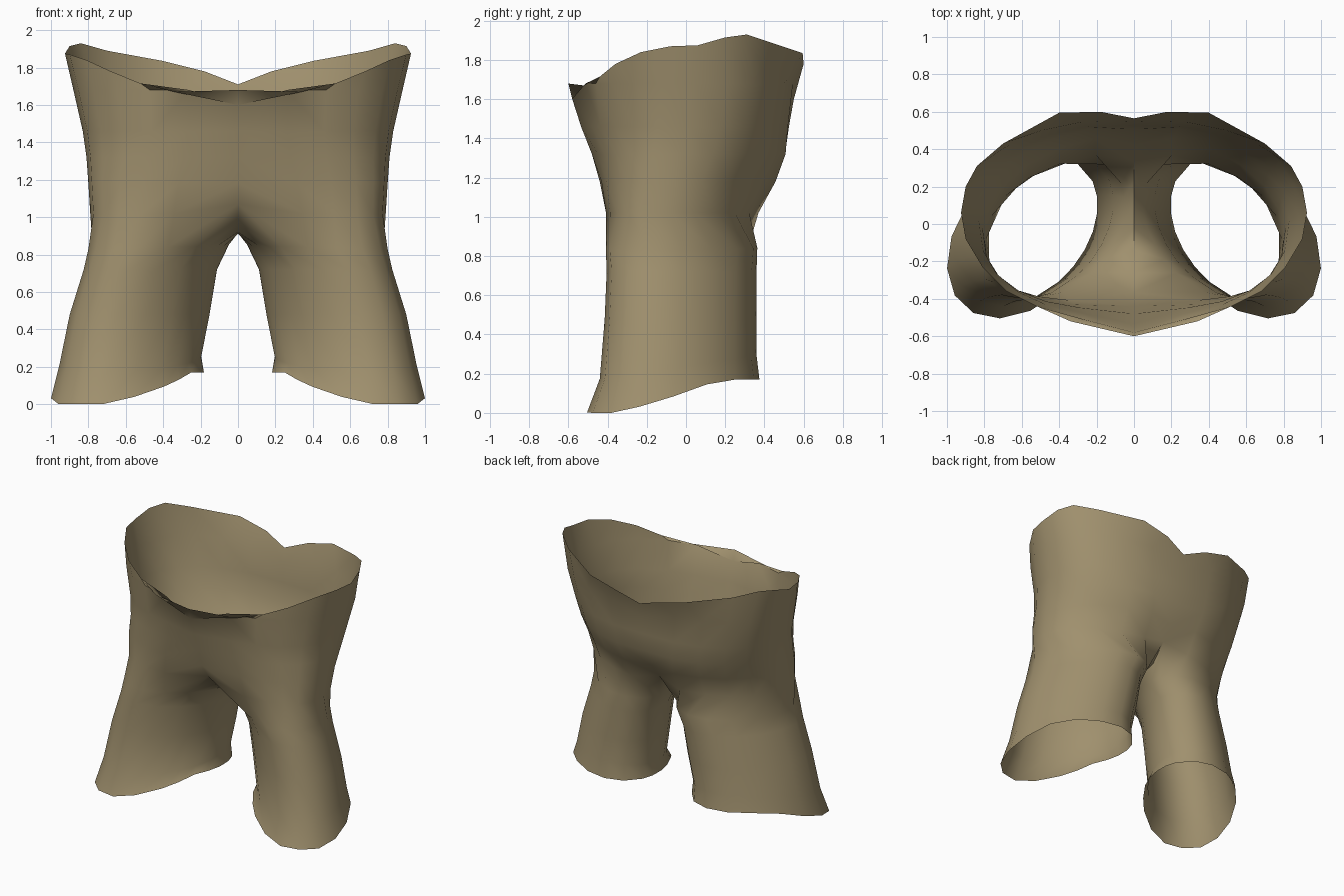
import bpy, bmesh, math

if "Cube" in bpy.data.objects:
    bpy.data.objects.remove(bpy.data.objects["Cube"])

N = 12          # outer segments of the half body, front centre to back centre
INNER = 5       # extra points across the inseam


def spow(v, p):
    return math.copysign(abs(v) ** p, v)


def lerp(a, b, t):
    return a + (b - a) * t


# Half ring of the hips, from front centre to back centre, widest at depth mid;
# pf and pb set how boxy the front and the back are
def hip_ring(z, width, front, mid, back, pf, pb, dip_front, dip_back, rise=0.0):
    pts = []
    for k in range(N + 1):
        a = math.pi * k / N
        c, s = math.cos(a), max(math.sin(a), 0)
        if c > 0:
            x, y = width * s ** pf, mid + (front - mid) * c ** pf
        else:
            x, y = width * s ** pb, mid + (back - mid) * (-c) ** pb
        dz = 0
        if k == 0:
            x, y, dz = 0, y + dip_front, rise
        if k == N:
            x, y, dz = 0, y - dip_back, rise
        pts.append((x, y, z + dz))
    return pts


# Closed skewed oval of one leg, ordered to continue the hip ring
def leg_ring(x0, x1, front, back, skew, height, spread=48):
    start, end = -spread, 180 + spread
    angles = [lerp(start, end, k / N) for k in range(N + 1)]
    angles += [lerp(end, 360 + start, (i + 1) / (INNER + 1)) for i in range(INNER)]
    half = math.sqrt(((x1 - x0) / 2) ** 2 - skew ** 2)
    pts = []
    for deg in angles:
        a = math.radians(deg)
        x = (x0 + x1) / 2 + half * math.sin(a) + skew * math.cos(a)
        y = (front + back) / 2 - (back - front) / 2 * math.cos(a)
        pts.append((x, y, height(x, y)))
    return pts


# Slanted hem: low at the front outside, high at the back and inseam
def hem_height(x, y):
    z = 0.07 + 0.28 * (y + 0.1) - 0.16 * (x - 1)
    return min(max(z, 0.0), 0.17)


# Waist line
waist = [(0, -.60, 1.68), (.34, -.52, 1.67), (.52, -.44, 1.715), (.68, -.36, 1.78),
         (.81, -.23, 1.84), (.90, -.08, 1.87), (.925, .06, 1.875), (.90, .20, 1.915),
         (.84, .31, 1.93), (.70, .43, 1.89), (.40, .595, 1.835), (.18, .60, 1.78),
         (0, .565, 1.71)]

hips = [waist,
        hip_ring(1.68, .88, -.53, .05, .56, .90, .85, -.05, .01, -.08),
        hip_ring(1.46, .83, -.495, .02, .535, .85, .87, -.04, .01),
        hip_ring(1.32, .81, -.46, -.02, .525, .78, .92, -.02, .02),
        hip_ring(1.18, .80, -.44, -.06, .475, .68, 1.0, 0, .05),
        hip_ring(1.02, .79, -.415, -.08, .385, .62, 1.0, .05, .05, .05)]

legs = [leg_ring(.05, .80, -.41, .365, .13, lambda x, y: .84 - .02 * (x - .4), 52),
        leg_ring(.11, .825, -.405, .36, .13, lambda x, y: .72),
        leg_ring(.15, .90, -.415, .36, .13, lambda x, y: .48),
        leg_ring(.195, .955, -.44, .36, .135, lambda x, y: .24 + .15 * y),
        leg_ring(.18, 1.0, -.505, .375, .14, hem_height)]

# Crotch seam from back centre to front centre
crotch = [(0, .22, .94), (0, .10, .915), (0, -.02, .91), (0, -.14, .92), (0, -.26, .97)]

bm = bmesh.new()


def add_ring(pts):
    return [bm.verts.new(p) for p in pts]


def bridge(a, b, closed):
    n = len(b)
    for i in range(n if closed else n - 1):
        j = (i + 1) % n
        bm.faces.new((a[i], b[i], b[j], a[j]))


# Hips
rings = [add_ring(r) for r in hips]
for a, b in zip(rings, rings[1:]):
    bridge(a, b, False)

# Leg, hanging from the hip ring and the crotch seam
upper = rings[-1] + add_ring(crotch)
for r in legs:
    lower = add_ring(r)
    bridge(upper, lower, True)
    upper = lower

bmesh.ops.recalc_face_normals(bm, faces=bm.faces)
# Make the outside face outward
side = max(bm.faces, key=lambda f: f.calc_center_median().x)
if side.normal.x < 0:
    bmesh.ops.reverse_faces(bm, faces=bm.faces)

# Stand the hem on the floor
low = min(v.co.z for v in bm.verts)
for v in bm.verts:
    v.co.z -= low

mesh = bpy.data.meshes.new("shorts")
bm.to_mesh(mesh)
bm.free()
shorts = bpy.data.objects.new("shorts", mesh)
bpy.context.collection.objects.link(shorts)

khaki = bpy.data.materials.new("khaki cloth")
khaki.diffuse_color = (0.35, 0.28, 0.155, 1)
khaki.use_nodes = True
khaki.node_tree.nodes["Principled BSDF"].inputs["Base Color"].default_value = khaki.diffuse_color
mesh.materials.append(khaki)

# Other half
mirror = shorts.modifiers.new("mirror", 'MIRROR')
mirror.use_axis[0] = True
mirror.use_clip = True
mirror.merge_threshold = 0.001

bpy.context.view_layer.objects.active = shorts
shorts.select_set(True)
bpy.ops.object.modifier_apply(modifier="mirror")
bpy.ops.object.shade_smooth_by_angle(angle=math.radians(60))
